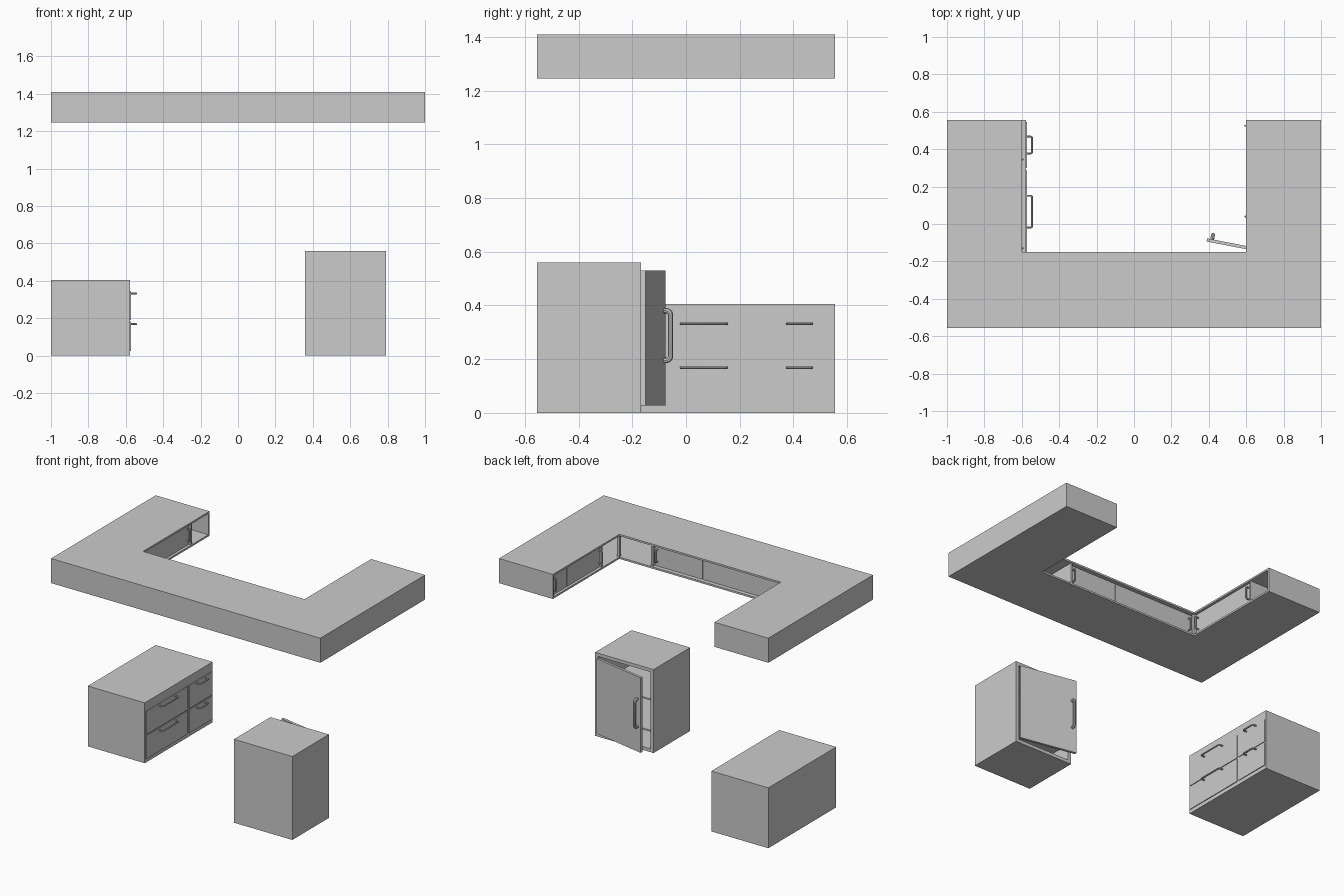
import bpy, bmesh
from math import sin, cos, pi, radians
from mathutils import Vector, Matrix

if "Cube" in bpy.data.objects:
    bpy.data.objects.remove(bpy.data.objects["Cube"])


def prism(name, outline, z0, z1):
    bm = bmesh.new()
    f = bm.faces.new([bm.verts.new((x, y, z0)) for x, y in outline])
    r = bmesh.ops.extrude_face_region(bm, geom=[f])
    bmesh.ops.translate(bm, vec=(0, 0, z1 - z0),
                        verts=[v for v in r["geom"] if isinstance(v, bmesh.types.BMVert)])
    bmesh.ops.recalc_face_normals(bm, faces=bm.faces)
    me = bpy.data.meshes.new(name)
    bm.to_mesh(me)
    bm.free()
    ob = bpy.data.objects.new(name, me)
    bpy.context.collection.objects.link(ob)
    return ob


def box(name, x, y, z):
    return prism(name, [(x[0], y[0]), (x[1], y[0]), (x[1], y[1]), (x[0], y[1])], *z)


def handle(name, centre, along, out, length, reach, r):
    """Bow handle: tube with rounded corners, feet on the panel."""
    c, a, o = Vector(centre), Vector(along), Vector(out)
    h, d, k = length / 2 - r, reach - r, r * 1.6
    half = [(h, 0)] + [(h - k + k * cos(t * pi / 8), d - k + k * sin(t * pi / 8)) for t in range(5)]
    path = half + [(-u, v) for u, v in reversed(half)]
    cu = bpy.data.curves.new(name, 'CURVE')
    cu.dimensions = '3D'
    cu.bevel_depth, cu.bevel_resolution, cu.use_fill_caps = r, 2, True
    s = cu.splines.new('POLY')
    s.points.add(len(path) - 1)
    for p, (u, v) in zip(s.points, path):
        p.co = (*(c + a * u + o * v), 1)
    ob = bpy.data.objects.new(name, cu)
    bpy.context.collection.objects.link(ob)
    bpy.ops.object.select_all(action='DESELECT')
    bpy.context.view_layer.objects.active = ob
    ob.select_set(True)
    bpy.ops.object.convert(target='MESH')
    bpy.ops.object.shade_smooth_by_angle()
    return bpy.context.object


# Drawer cabinet on the left
box("drawer_cabinet", (-1, -.577), (-.165, .555), (0, .405))
for y0, y1, ln in ((-.155, .287, .18), (.3, .545, .10)):
    for z0, z1 in ((.025, .181), (.189, .345)):
        box("drawer_front", (-.59, -.572), (y0, y1), (z0, z1))
        handle("drawer_handle", (-.572, (y0 + y1) / 2, z1 - .013), (0, 1, 0), (1, 0, 0), ln, .032, .005)

# Tall cabinet on the right: open carcass with shelves
X, Y, t = (.358, .792), (-.555, -.167), .022
box("cabinet_back", X, (-.555, -.54), (0, .56))
box("cabinet_top", X, Y, (.56 - t, .56))
box("cabinet_bottom", X, Y, (0, t))
for x in (X[0], X[1] - t):
    box("cabinet_side", (x, x + t), Y, (t, .56 - t))
for z in (.13, .34):
    box("shelf", (X[0] + t, X[1] - t), (-.54, -.18), (z, z + .01))

# Door ajar, hinged on the +x side
door = box("cabinet_door", (-.385, 0), (0, .017), (.027, .53))
grip = handle("cabinet_door_handle", (-.358, .017, .288), (0, 0, 1), (0, 1, 0), .205, .035, .01)
for ob in (door, grip):
    ob.data.transform(Matrix.Translation((.766, -.167, 0)) @ Matrix.Rotation(radians(-11), 4, 'Z'))

# U-shaped wall cabinet
Z0, Z1, w = 1.245, 1.41, .012
U = [(-1, -.555), (1, -.555), (1, .555), (.6, .555), (.6, -.15), (-.6, -.15), (-.6, .555), (-1, .555)]
box_z = (Z0 + w, Z1 - w)
prism("wall_cabinet_bottom", U, Z0, Z0 + w)
prism("wall_cabinet_top", U, Z1 - w, Z1)
box("wall_cabinet_back", (-1, 1), (-.555, -.555 + w), box_z)
for s in (-1, 1):
    def sx(a, b):
        return tuple(sorted((s * a, s * b)))
    box("wall_cabinet_side", sx(1 - w, 1), (-.555 + w, .555), box_z)
    box("wall_cabinet_end", sx(.6, 1 - w), (.555 - w, .555), box_z)
    box("corner_post", sx(.6, .618), (-.168, -.15), box_z)
box("divider", (-1 + w, -.605), (.365, .365 + w), box_z)
box("divider", (.605, 1 - w), (.02, .02 + w), box_z)
box("divider", (.355, .355 + w), (-.555 + w, -.155), box_z)

# Wall cabinet doors, recessed, with upright handles
zm = (Z0 + Z1) / 2
for s, y0, y1, hy in ((-1, -.168, .048, -.13), (-1, .052, .365, .345),
                      (1, .032, .382, .04), (1, .386, .543, .525)):
    box("arm_door", tuple(sorted((s * .618, s * .632))), (y0, y1), box_z)
    handle("arm_door_handle", (s * .618, hy, zm), (0, 0, 1), (-s, 0, 0), .09, .028, .005)
for x0, x1, hx in ((.002, .355, .335), (-.618, -.002, -.58)):
    box("middle_door", (x0, x1), (-.192, -.178), box_z)
    handle("middle_door_handle", (hx, -.178, zm), (0, 0, 1), (0, 1, 0), .09, .028, .005)
